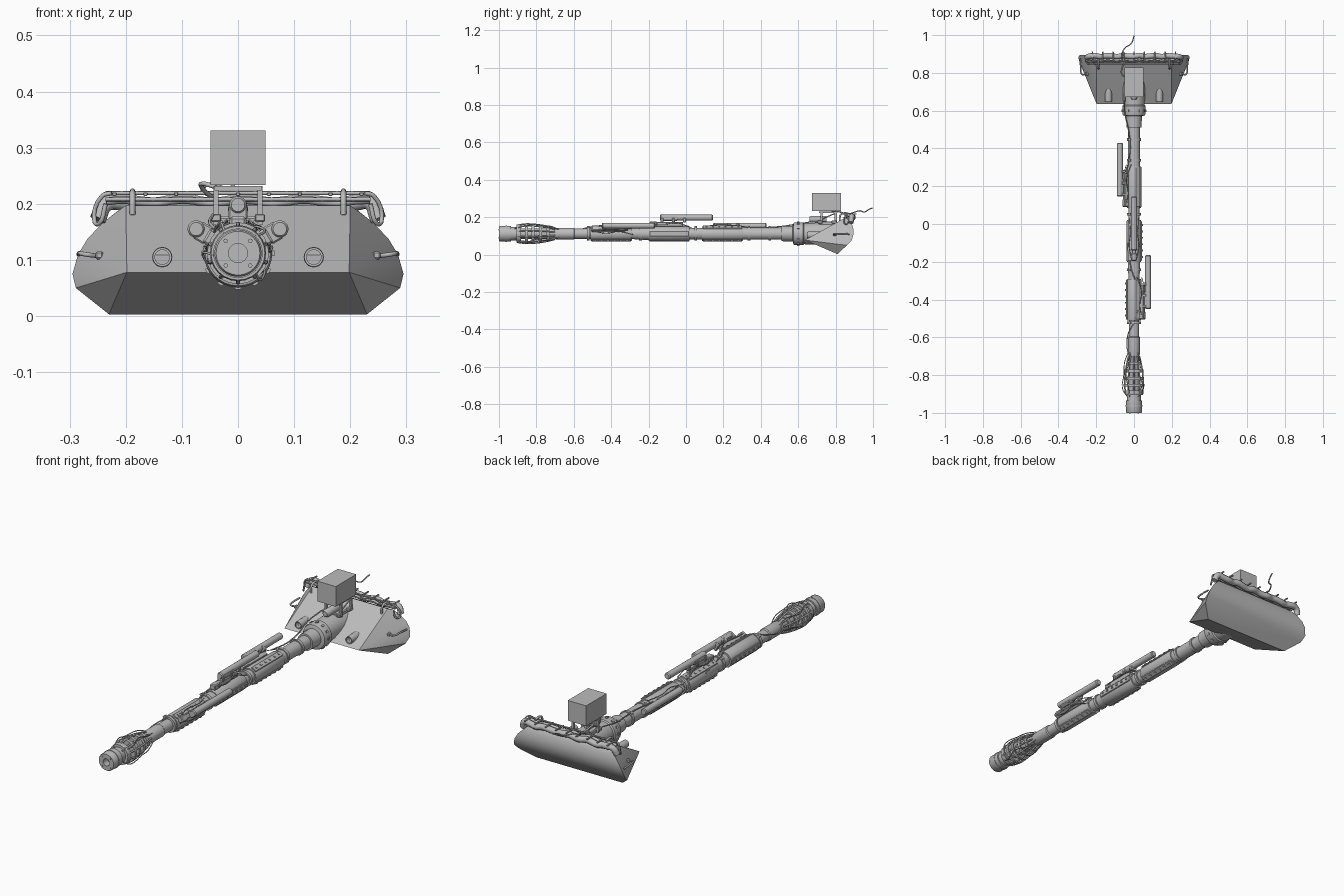
import bpy, bmesh, math
from mathutils import Matrix, Vector

cube = bpy.data.objects.get("Cube")
if cube:
    bpy.data.objects.remove(cube)

AXIS_Z = 0.112
TAU = math.tau

grey = bpy.data.materials.new("plain_grey")
grey.use_nodes = True
COLOR = (0.5, 0.5, 0.5, 1)
grey.diffuse_color = COLOR
grey.node_tree.nodes["Principled BSDF"].inputs["Base Color"].default_value = COLOR


def finish(name, bm, matrix=None, smooth=True):
    if matrix:
        bm.transform(matrix)
    bmesh.ops.recalc_face_normals(bm, faces=bm.faces)
    mesh = bpy.data.meshes.new(name)
    bm.to_mesh(mesh)
    bm.free()
    mesh.materials.append(grey)
    ob = bpy.data.objects.new(name, mesh)
    bpy.context.collection.objects.link(ob)
    if smooth:
        bpy.ops.object.select_all(action="DESELECT")
        ob.select_set(True)
        bpy.context.view_layer.objects.active = ob
        bpy.ops.object.shade_smooth_by_angle(angle=math.radians(32))
    return ob


def around(deg):
    """Frame on the barrel axis whose local z is turned towards +x."""
    return Matrix.Translation((0, 0, AXIS_Z)) @ Matrix.Rotation(math.radians(deg), 4, "Y")


def lathe(name, profile, sides=32, matrix=None, x=0, z=0):
    """Turn (y, radius) points around a line parallel to y."""
    bm = bmesh.new()
    rings = []
    for y, r in profile:
        rings.append([bm.verts.new((x + r * math.sin(TAU * i / sides), y, z + r * math.cos(TAU * i / sides)))
                      for i in range(sides)])
    for a, b in zip(rings, rings[1:]):
        for i in range(sides):
            j = (i + 1) % sides
            bm.faces.new((a[i], a[j], b[j], b[i]))
    bm.faces.new(rings[0])
    bm.faces.new(rings[-1])
    return finish(name, bm, matrix or around(0))


def box(name, center, size, matrix=None, bevel=0.0):
    bm = bmesh.new()
    bmesh.ops.create_cube(bm, size=1, matrix=Matrix.Translation(center) @ Matrix.Diagonal((*size, 1)))
    if bevel:
        bmesh.ops.bevel(bm, geom=bm.edges[:], offset=bevel, segments=1, affect="EDGES")
    return finish(name, bm, matrix, smooth=False)


def tube(name, points, radius, matrix=None, closed=False):
    cu = bpy.data.curves.new(name, "CURVE")
    cu.dimensions = "3D"
    cu.bevel_depth = radius
    cu.bevel_resolution = 2
    cu.resolution_u = 4
    cu.use_fill_caps = True
    sp = cu.splines.new("BEZIER")
    sp.bezier_points.add(len(points) - 1)
    for bp, p in zip(sp.bezier_points, points):
        bp.co = matrix @ Vector(p) if matrix else p
        bp.handle_left_type = bp.handle_right_type = "AUTO"
    sp.use_cyclic_u = closed
    cu.materials.append(grey)
    ob = bpy.data.objects.new(name, cu)
    bpy.context.collection.objects.link(ob)
    return ob


# Mantlet: faceted shield with a rounded back
half = [(.198, .635, .078), (.2, .85, .197), (.215, .872, .187), (.24, .886, .167), (.268, .895, .138),
        (.285, .896, .11), (.295, .885, .075), (.289, .86, .05), (.23, .81, .003), (.198, .803, .006)]
bm = bmesh.new()
for side in (-1, 1):
    for px, py, pz in half:
        bm.verts.new((side * px, py, pz))
bmesh.ops.convex_hull(bm, input=bm.verts)
bmesh.ops.dissolve_limit(bm, angle_limit=math.radians(3), verts=bm.verts, edges=bm.edges)
finish("mantlet", bm)

# Main barrel with bored muzzle
lathe("barrel", [(-.88, .017), (-1, .017), (-1, .039), (-.995, .042), (-.935, .042), (-.935, .036), (-.9, .036),
                 (-.9, .028), (-.7, .028), (-.69, .031), (-.6, .031), (-.595, .027), (-.3, .028), (-.22, .033),
                 (.02, .033), (.02, .03), (.3, .032), (.51, .032), (.51, .04), (.58, .042), (.6, .045)])
lathe("muzzle_band", [(-.965, .042), (-.965, .044), (-.957, .044), (-.957, .042)])
lathe("barrel_collar", [(.57, .04), (.575, .058), (.585, .061), (.625, .061), (.63, .056), (.72, .06), (.8, .06)])
for i in range(12):
    m = around(30 * i)
    box("collar_bolt", (0, .6, .061), (.01, .014, .008), m)
for i in range(4):
    lathe("muzzle_bolt", [(-1.003, .004), (-.99, .004)], 8, around(90 * i + 45), z=.031)

# Slotted cage behind the muzzle
for y, r in ((-.895, .05), (-.86, .055), (-.825, .053), (-.785, .049), (-.745, .041)):
    lathe("cage_ring", [(y, r - .007), (y, r), (y + .014, r), (y + .014, r - .007), (y, r - .007)], 24)
lathe("cage_front", [(-.905, .03), (-.905, .048), (-.895, .05), (-.89, .03)], 24)
for i in range(10):
    tube("cage_bar", [(0, -.9, .046), (0, -.855, .052), (0, -.8, .049), (0, -.74, .04), (0, -.7, .03)],
         .004, around(36 * i))
for deg in (-100, -40, 40, 130):
    tube("cage_cable", [(0, -.915, .036), (.012, -.87, .06), (-.008, -.8, .056), (.006, -.73, .049), (0, -.68, .031)],
         .0022, around(deg))

# Three repeated barrel stations: heat shield, rail and canister
for start, deg in ((-.45, 60), (-.14, 0), (.145, -60)):
    m = around(deg)
    a, b = start - .06, start + .16
    lathe("heat_shield", [(a, .028), (a, .037), (a + .006, .039), (b - .006, .039), (b, .037), (b, .028)], 12, m)
    for turn in (90, 210, 330):
        t = around(deg + turn)
        box("shield_plate", (0, (a + b) / 2, .039), (.028, b - a - .01, .007), t, .002)
        for k in range(6):
            box("shield_bolt", (0, a + .025 + k * .034, .044), (.008, .01, .005), t)
    box("rail", (0, start + .04, .051), (.022, .17, .024), m, .003)
    box("rail_foot", (0, start - .035, .052), (.03, .04, .026), m, .004)
    for dy in (.0, .06, .12):
        box("canister_clamp", (0, start + dy + .012, .072), (.034, .016, .024), m, .003)
    lathe("canister", [(start, .012), (start + .005, .0155), (start + .28, .0155), (start + .285, .012)], 16, m, z=.086)
    box("canister_breech", (0, start + .05, .082), (.03, .09, .026), m, .004)
    for side in (-1, 1):
        tube("station_cable", [(side * .012, start - .05, .055), (side * .026, start + .02, .05),
                               (side * .02, start + .09, .058), (side * .025, start + .17, .032)], .002, m)

# Band clamps and cables along the barrel
for y in (-.53, -.25, .045, .33, .44, .54):
    lathe("barrel_band", [(y, .027), (y, .037), (y + .014, .037), (y + .014, .027)], 24)
    box("band_lug", (0, y + .007, .039), (.014, .012, .01), around(-35))
tube("front_cable", [(-.02, -.7, .14), (-.036, -.66, .115), (-.03, -.58, .13), (0, -.52, .146), (.025, -.45, .15)], .003)
tube("mid_cable", [(.02, -.32, .145), (-.008, -.26, .148), (-.022, -.2, .146), (-.036, -.1, .13)], .003)
tube("rear_cable", [(-.035, .3, .145), (-.02, .4, .145), (-.03, .5, .15), (-.05, .6, .165), (-.045, .7, .18)], .003)

# Sight box on its stand
box("sight_box", (0, .75, .282), (.098, .155, .097))
box("stand_base", (0, .76, .168), (.07, .1, .02), bevel=.004)
box("stand_plate", (0, .76, .228), (.084, .1, .008))
for side in (-1, 1):
    for y in (.725, .8):
        box("stand_leg", (side * .039, y, .197), (.009, .012, .07))
        box("stand_foot", (side * .039, y - .008, .175), (.018, .026, .014), bevel=.002)
    tube("stand_brace", [(side * .039, .725, .19), (side * .039, .8, .222)], .003)
lathe("stand_pivot", [(.66, .012), (.67, .018), (.75, .018)], 16, Matrix.Translation((0, 0, .19)))
tube("sight_cable", [(-.04, .78, .23), (-.062, .79, .236), (-.062, .83, .226), (-.045, .86, .21)], .004)

# Rolled weather cover along the top edge, with its clamping frame
roll = []
for k in range(17):
    t = k / 8 - 1
    roll.append((.235 * t, .889 + .003 * math.sin(k * 2.3), .2 + .003 * math.sin(k * 1.7)))
tube("cover_roll", [(-.25, .88, .172)] + roll + [(.25, .88, .172)], .015)
tube("cover_fold", [(x, y - .028, z + .004) for x, y, z in roll], .007)
for z, y in ((.219, .862), (.208, .848)):
    tube("cover_rail", [(-.236, y, z), (-.12, y, z), (0, y, z), (.12, y, z), (.236, y, z)], .0035)
for k in range(9):
    x = -.22 + k * .055
    box("cover_strap", (x, .882, .217), (.007, .06, .006), bevel=.001)
for side in (-1, 1):
    tube("cover_end_frame", [(side * .225, .855, .219), (side * .242, .86, .214), (side * .256, .866, .17),
                             (side * .247, .85, .165), (side * .236, .845, .2)], .004)
    # Lifting hooks, ports and grab handles on the shield face
    tube("lifting_hook", [(side * .188, .822, .18), (side * .188, .826, .212), (side * .188, .845, .222),
                          (side * .188, .875, .218)], .005)
    lathe("port_tube", [(.69, .013), (.648, .013), (.648, .017), (.655, .018), (.72, .018)], 20,
          Matrix.Translation((side * .135, 0, .105)))
    tube("grab_handle", [(side * .25, .8, .107), (side * .272, .79, .11), (side * .282, .83, .112),
                         (side * .284, .875, .11)], .004)
    box("handle_pad", (side * .247, .795, .108), (.014, .018, .014), bevel=.003)

# Trailing wire behind the cover
tube("trailing_wire", [(-.05, .85, .215), (-.064, .885, .222), (-.05, .93, .235), (-.015, .955, .228),
                       (-.004, .98, .243), (0, .998, .25)], .003)
